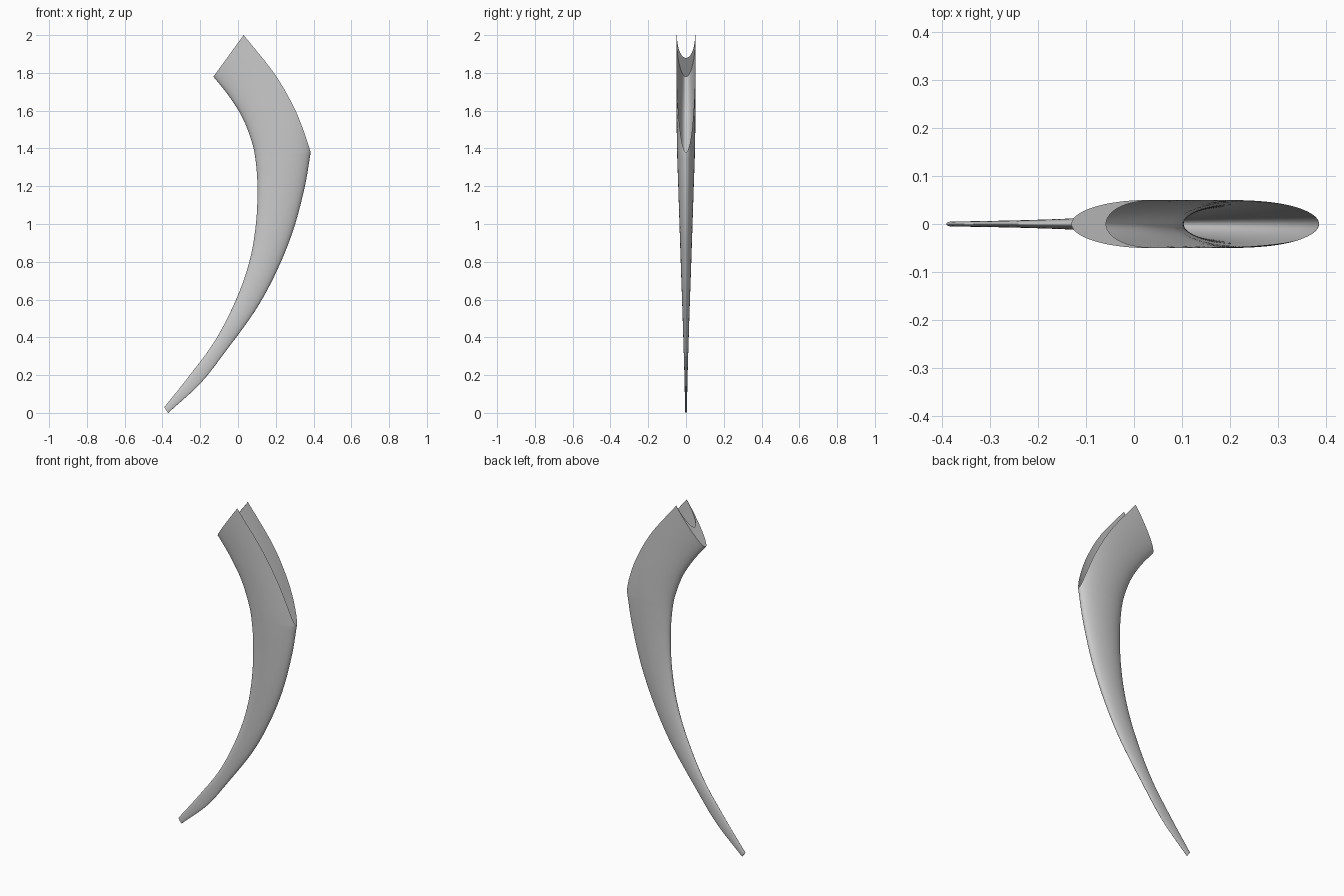
import bpy, bmesh
from math import acos, sin, cos, pi

if "Cube" in bpy.data.objects:
    bpy.data.objects.remove(bpy.data.objects["Cube"])

# Horn stations, tip to mouth: inner edge x,z / outer edge x,z / half width / kept share of ellipse
ROWS = [
    (-.39, .03, -.37, .00, .005, 1),
    (-.255, .20, -.20, .155, .008, 1),
    (-.12, .385, -.07, .32, .013, 1),
    (-.01, .60, .09, .54, .020, 1),
    (.06, .80, .20, .74, .027, 1),
    (.095, 1.0, .29, .96, .034, 1),
    (.103, 1.2, .352, 1.19, .041, 1),
    (.09, 1.36, .385, 1.38, .047, 1),
    (.065, 1.46, .345, 1.50, .049, .88),
    (.02, 1.57, .29, 1.63, .050, .77),
    (-.05, 1.68, .19, 1.80, .050, .62),
    (-.13, 1.78, .03, 2.00, .050, .50),
]
KINK, LAST, SIDES = 7, len(ROWS) - 1, 40


def spline(t, col, lo, hi):
    """Catmull-Rom value of one column, using only rows lo..hi."""
    i = min(max(int(t), lo), hi - 1)
    u = t - i

    def p(k):
        if k < lo:
            return 2 * ROWS[lo][col] - ROWS[lo + 1][col]
        if k > hi:
            return 2 * ROWS[hi][col] - ROWS[hi - 1][col]
        return ROWS[k][col]
    a, b, c, d = p(i - 1), p(i), p(i + 1), p(i + 2)
    return b + .5 * u * (c - a + u * (2*a - 5*b + 4*c - d + u * (3*(b - c) + d - a)))


def section(t):
    """Ellipse arc starting from the inner edge, cut open above the kink."""
    lo, hi = (0, KINK) if t <= KINK else (KINK, LAST)
    lx, lz, w = (spline(t, c, 0, LAST) for c in (0, 1, 4))
    rx, rz, f = (spline(t, c, lo, hi) for c in (2, 3, 5))
    f = min(f, 1)
    a = acos(1 - 2 * f)
    pts = []
    for k in range(SIDES + 1):
        th = a * (2 * k / SIDES - 1)
        u = (1 - cos(th)) / (2 * f)
        pts.append((lx + (rx - lx) * u, w * sin(th), lz + (rz - lz) * u))
    return pts


def strip(bm, r0, r1):
    for k in range(SIDES):
        bm.faces.new((r0[k], r0[k + 1], r1[k + 1], r1[k]))


bm = bmesh.new()

# Curved shell: closed tube below the kink, open channel above
ts = [KINK * i / 35 for i in range(36)]
ts += [KINK + (LAST - KINK) * (i / 24) ** 2 for i in range(1, 25)]
rings = [[bm.verts.new(p) for p in section(t)] for t in ts]
for r0, r1 in zip(rings, rings[1:]):
    strip(bm, r0, r1)

# Tip cap
bm.faces.new(rings[0][:-1])

# Crescent end wall at the mouth
lx, lz, rx, rz, w, _ = ROWS[LAST]
rim = [bm.verts.new(v.co) for v in rings[-1]]
inner = []
for k in range(SIDES + 1):
    ph = pi / 2 * (2 * k / SIDES - 1)
    u = .45 + .55 * (1 - cos(ph))
    inner.append(bm.verts.new((lx + (rx - lx) * u, w * .96 * sin(ph), lz + (rz - lz) * u)))
strip(bm, rim, inner)

bmesh.ops.remove_doubles(bm, verts=bm.verts, dist=1e-5)
bmesh.ops.recalc_face_normals(bm, faces=bm.faces)
mesh = bpy.data.meshes.new("horn_shell")
bm.to_mesh(mesh)
bm.free()
horn = bpy.data.objects.new("horn_shell", mesh)
bpy.context.collection.objects.link(horn)
bpy.context.view_layer.objects.active = horn
horn.select_set(True)
bpy.ops.object.shade_smooth_by_angle(angle=pi / 5)
